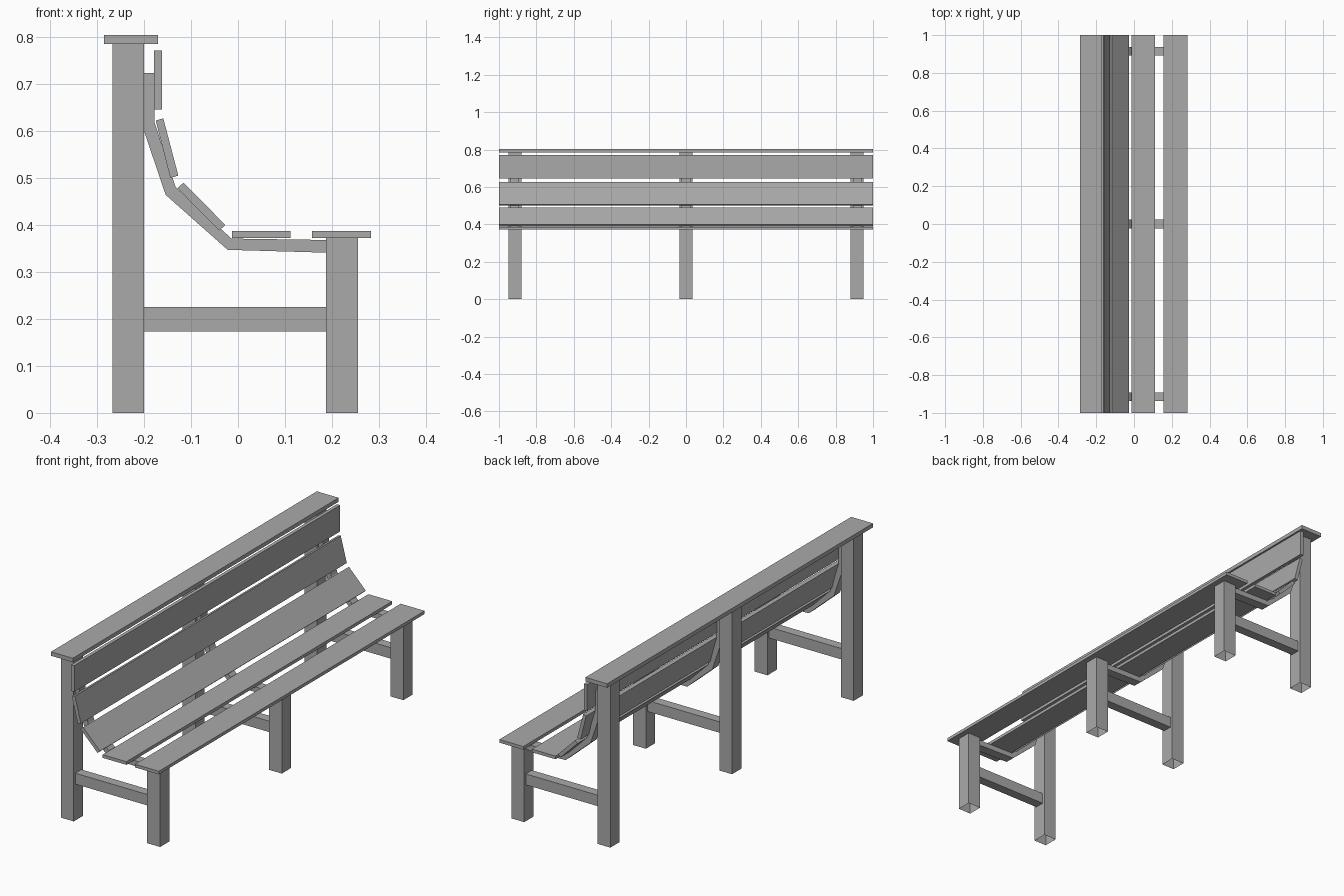
import bpy
import bmesh
from mathutils import Vector

default = bpy.data.objects.get("Cube")
if default:
    bpy.data.objects.remove(default, do_unlink=True)

# Plain grey timber
GREY = (0.4, 0.4, 0.4, 1.0)
mat = bpy.data.materials.new("grey_timber")
mat.use_nodes = True
mat.diffuse_color = GREY
mat.node_tree.nodes["Principled BSDF"].inputs["Base Color"].default_value = GREY


def extrude_profile(name, points, y, width, open_bottom=False):
    """Extrude an outline in the x-z plane along y, centred on y."""
    bm = bmesh.new()
    face = bm.faces.new([bm.verts.new((x, y - width / 2, z)) for x, z in points])
    result = bmesh.ops.extrude_face_region(bm, geom=[face], use_keep_orig=True)
    moved = [g for g in result["geom"] if isinstance(g, bmesh.types.BMVert)]
    bmesh.ops.translate(bm, verts=moved, vec=Vector((0, width, 0)))
    bmesh.ops.recalc_face_normals(bm, faces=bm.faces[:])
    if open_bottom:
        under = [f for f in bm.faces if f.normal.z < -0.9]
        bmesh.ops.delete(bm, geom=under, context="FACES")
    mesh = bpy.data.meshes.new(name)
    bm.to_mesh(mesh)
    bm.free()
    mesh.materials.append(mat)
    obj = bpy.data.objects.new(name, mesh)
    bpy.context.collection.objects.link(obj)
    return obj


def rect(x0, x1, z0, z1):
    return [(x0, z0), (x1, z0), (x1, z1), (x0, z1)]


# Bent bracket carrying the seat and back slats
bracket = [(-0.20, 0.723), (-0.178, 0.723), (-0.178, 0.62), (-0.133, 0.481),
           (-0.014, 0.371), (0.187, 0.368), (0.187, 0.341), (-0.022, 0.347),
           (-0.154, 0.464), (-0.20, 0.60)]

# Three identical support frames
for label, y in (("right", -0.915), ("middle", 0.0), ("left", 0.915)):
    extrude_profile(f"back_post_{label}", rect(-0.267, -0.20, 0, 0.785), y, 0.07, True)
    extrude_profile(f"front_leg_{label}", rect(0.187, 0.255, 0, 0.372), y, 0.07, True)
    extrude_profile(f"stretcher_{label}", rect(-0.20, 0.187, 0.173, 0.225), y, 0.046)
    extrude_profile(f"slat_bracket_{label}", bracket, y, 0.046)

# Full-length boards
boards = {
    "top_rail": rect(-0.285, -0.17, 0.785, 0.804),
    "upper_back_slat": rect(-0.179, -0.162, 0.646, 0.771),
    "middle_back_slat": [(-0.159, 0.627), (-0.175, 0.622), (-0.144, 0.500), (-0.127, 0.505)],
    "lower_back_slat": [(-0.116, 0.490), (-0.129, 0.478), (-0.040, 0.388), (-0.027, 0.400)],
    "rear_seat_slat": rect(-0.013, 0.112, 0.372, 0.387),
    "front_seat_slat": rect(0.157, 0.283, 0.372, 0.387),
}
for name, outline in boards.items():
    extrude_profile(name, outline, 0, 2.0)
